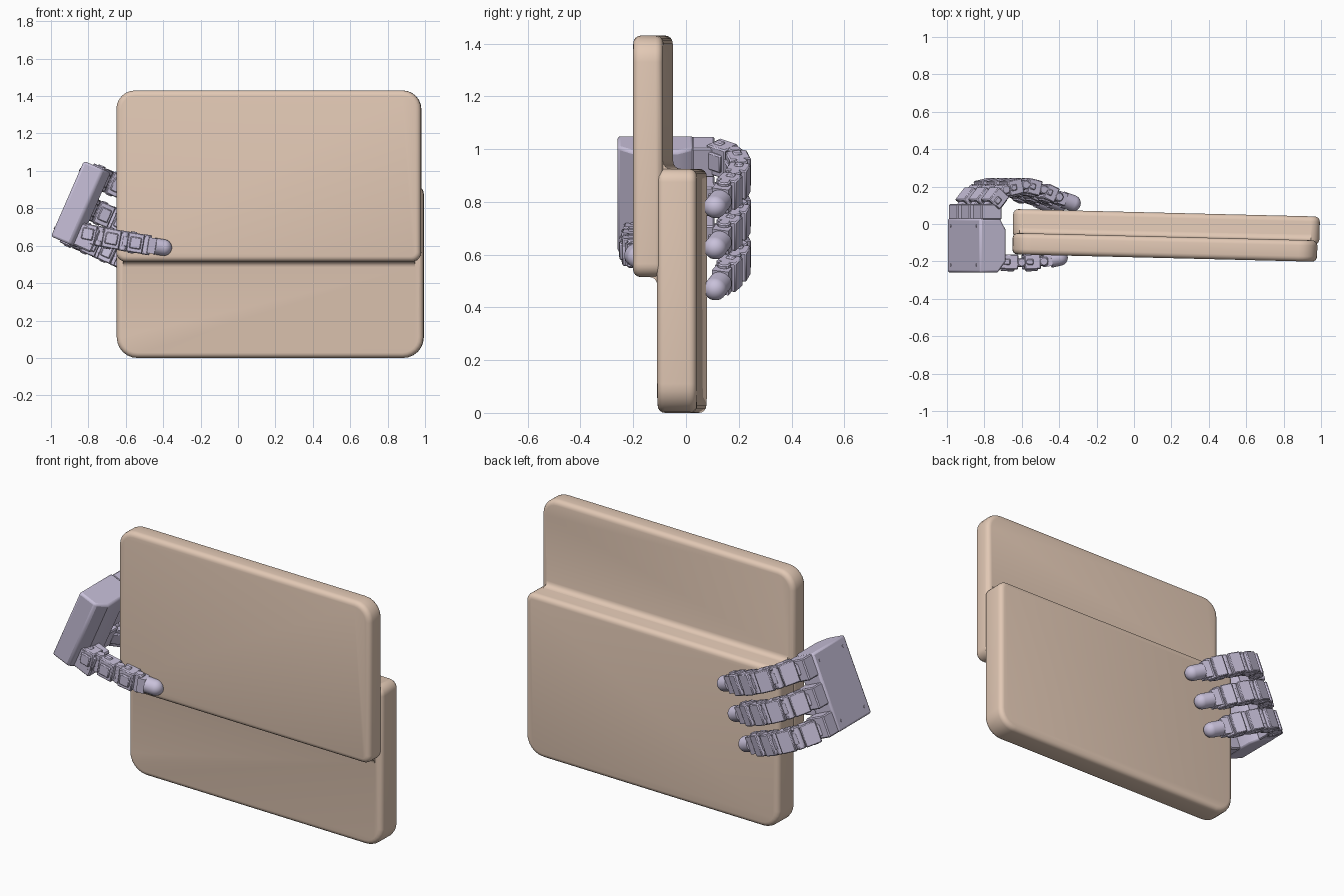
import bpy, bmesh, math
from mathutils import Vector, Matrix

if "Cube" in bpy.data.objects:
    bpy.data.objects.remove(bpy.data.objects["Cube"])


def material(name, col):
    m = bpy.data.materials.new(name)
    m.diffuse_color = (*col, 1)
    m.use_nodes = True
    m.node_tree.nodes["Principled BSDF"].inputs["Base Color"].default_value = m.diffuse_color
    return m


TAN = material("tan", (0.76, 0.58, 0.46))
LILAC = material("lilac", (0.58, 0.53, 0.70))


def make_object(name, bm, mat, bevel=0, segments=1):
    bmesh.ops.recalc_face_normals(bm, faces=bm.faces)
    me = bpy.data.meshes.new(name)
    bm.to_mesh(me)
    bm.free()
    ob = bpy.data.objects.new(name, me)
    bpy.context.collection.objects.link(ob)
    me.materials.append(mat)
    if bevel:
        b = ob.modifiers.new("bevel", 'BEVEL')
        b.width, b.segments, b.limit_method = bevel, segments, 'ANGLE'
        b.angle_limit = math.radians(40)
    return ob


def smooth(ob):
    bpy.ops.object.select_all(action='DESELECT')
    bpy.context.view_layer.objects.active = ob
    ob.select_set(True)
    bpy.ops.object.shade_smooth_by_angle(angle=math.radians(35))


def extrude(pts, vec):
    bm = bmesh.new()
    f = bm.faces.new([bm.verts.new(p) for p in pts])
    r = bmesh.ops.extrude_face_region(bm, geom=[f])
    bmesh.ops.translate(bm, vec=vec, verts=[v for v in r["geom"] if isinstance(v, bmesh.types.BMVert)])
    return bm


def slab(name, x0, x1, y0, y1, z0, z1, r_low, r_high):
    """Rounded rectangle in the xz plane, extruded along y with softened rims."""
    pts = []
    corners = [(x1, z1, -1, -1, 0, r_high), (x0, z1, 1, -1, 90, r_high),
               (x0, z0, 1, 1, 180, r_low), (x1, z0, -1, 1, 270, r_low)]
    for cx, cz, sx, sz, start, r in corners:
        for i in range(7):
            a = math.radians(start + 15 * i)
            pts.append((cx + sx * r + r * math.cos(a), y0, cz + sz * r + r * math.sin(a)))
    return make_object(name, extrude(pts, (0, y1 - y0, 0)), TAN, 0.028, 4)


def cove(name, y, z, sy, sz, r=0.03):
    """Concave fillet running along the step between the slabs."""
    pts = [(-0.78, y - sy * 0.015, z - sz * 0.015), (-0.78, y + sy * r, z - sz * 0.015)]
    for i in range(5):
        a = math.pi / 2 * i / 4
        pts.append((-0.78, y + sy * (r - r * math.sin(a)), z + sz * (r - r * math.cos(a))))
    pts.append((-0.78, y - sy * 0.015, z + sz * r))
    return make_object(name, extrude(pts, (1.56, 0, 0)), TAN)


# Stepped body: two offset slabs merged, with coves in the steps
body = slab("stepped_body", -0.815, 0.825, -0.09, 0.06, 0, 0.925, 0.11, 0.05)
adds = [slab("upper_slab", -0.815, 0.815, -0.182, -0.068, 0.515, 1.43, 0.05, 0.10),
        cove("front_cove", -0.09, 0.515, -1, -1),
        cove("back_cove", -0.068, 0.925, 1, 1)]
for a in adds:
    m = body.modifiers.new("merge", 'BOOLEAN')
    m.operation, m.solver, m.object = 'UNION', 'EXACT', a
bpy.context.view_layer.update()
merged = bpy.data.meshes.new_from_object(body.evaluated_get(bpy.context.evaluated_depsgraph_get()))
body.modifiers.clear()
body.data = merged
for a in adds:
    bpy.data.objects.remove(a)
body.location.x = 0.168
body.rotation_euler.z = -0.0245
smooth(body)

# Hand frame: U runs along the fingers, V across the palm
U, V, Y = Vector((0.916, 0, -0.4)), Vector((0.4, 0, 0.916)), Vector((0, 1, 0))
ORIGIN = Vector((-1.0, 0, 0.65))


def hand_point(u, y, v):
    return ORIGIN + U * u + Y * y + V * v


def frame(a, b, side):
    """Matrix at the middle of a-b: x along it, y along side."""
    x = (b - a).normalized()
    z = x.cross(side).normalized()
    y = z.cross(x)
    m = Matrix((x, y, z)).transposed().to_4x4()
    m.translation = (a + b) / 2
    return m


def add_box(bm, m, size, offset=(0, 0, 0)):
    bmesh.ops.create_cube(bm, size=1, matrix=m @ Matrix.Translation(offset) @ Matrix.Diagonal((*size, 1)))


def add_cylinder(bm, m, r, depth, sides=16):
    bmesh.ops.create_cone(bm, cap_ends=True, segments=sides, radius1=r, radius2=r, depth=depth, matrix=m)


def digit(name, path, side, w, h):
    """Jointed digit: motor blocks, fork plates, hinge pins and a rounded tip."""
    bm = bmesh.new()
    turn = Matrix.Rotation(math.pi / 2, 4, 'X')
    for a, b in zip(path[:-2], path[1:-1]):
        m, n = frame(a, b, side), (b - a).length
        add_box(bm, m, (n * 0.72, w, h))
        add_box(bm, m, (n * 0.5, w * 0.6, h * 0.25), (0, 0, h * 0.5))
        for s in (-1, 1):
            add_box(bm, m, (n * 0.55, w * 0.12, h * 0.55), (n * 0.42, s * w * 0.42, 0))
            add_box(bm, m, (n * 0.3, 0.012, h * 0.4), (-n * 0.12, s * w * 0.5, 0))
        add_box(bm, m, (n * 0.4, w * 0.55, h * 0.6), (-n * 0.4, 0, 0))
        pin = m @ Matrix.Translation((n * 0.5, 0, 0)) @ turn
        add_cylinder(bm, pin, h * 0.3, w * 1.03)
    ob = make_object(name, bm, LILAC, 0.005)
    smooth(ob)
    # Rounded fingertip
    a, b = path[-2:]
    m, n, r = frame(a, b, side), (b - a).length, 0.044
    bm = bmesh.new()
    bmesh.ops.create_uvsphere(bm, u_segments=24, v_segments=12, radius=r,
                              matrix=m @ Matrix.Translation((n / 2 - r, 0, 0)))
    add_cylinder(bm, m @ Matrix.Translation((0.0, 0, 0)) @ Matrix.Rotation(math.pi / 2, 4, 'Y'), r, n - 2 * r, 24)
    add_box(bm, m, (n * 0.3, w * 0.8, h * 0.8), (-n * 0.33, 0, 0))
    smooth(make_object(name + "_tip", bm, LILAC))


# Palm: box with chamfered inner edges, profile in the u-y plane
profile = [(0, -0.26), (0.11, -0.26), (0.155, -0.2), (0.155, -0.03), (0.12, 0.03), (0, 0.03)]
palm = extrude([hand_point(u, y, 0) for u, y in profile], V * 0.44)
smooth(make_object("palm", palm, LILAC, 0.012, 2))

# Knuckle bar and outer screws
hand = frame(hand_point(0, 0, 0.22), hand_point(0.12, 0, 0.22), Y)
bm = bmesh.new()
for v in (0.06, 0.22, 0.38):
    m = frame(hand_point(0.01, 0.065, v), hand_point(0.13, 0.065, v), V)
    add_box(bm, m, (0.12, 0.12, 0.085))
make_object("knuckle_bases", bm, LILAC, 0.006)
bm = bmesh.new()
for v in (0.05, 0.39):
    for y in (-0.22, -0.01):
        m = frame(hand_point(-0.002, y, v), hand_point(0.002, y, v), V)
        add_cylinder(bm, m @ Matrix.Rotation(math.pi / 2, 4, 'Y'), 0.008, 0.006, 12)
make_object("palm_screws", bm, LILAC)

# Three fingers wrapping over the back of the body
for i, v in enumerate((0.05, 0.22, 0.39)):
    uy = [(0.07, 0.09), (0.15, 0.185), (0.265, 0.21), (0.37, 0.185), (0.46, 0.145), (0.605, 0.098)]
    digit(f"finger_{i + 1}", [hand_point(u, y, v) for u, y in uy], V, 0.12, 0.082)

# Thumb across the front, on a base block under the palm
thumb = [(-0.86, -0.19, 0.675), (-0.74, -0.2, 0.65), (-0.61, -0.205, 0.625),
         (-0.49, -0.2, 0.605), (-0.355, -0.17, 0.583)]
thumb = [Vector(p) for p in thumb]
digit("thumb", thumb, Vector((0.17, 0, 0.98)), 0.105, 0.08)
bm = bmesh.new()
add_box(bm, frame(hand_point(0.09, -0.17, 0.07), hand_point(0.23, -0.17, 0.07), V), (0.14, 0.13, 0.13))
make_object("thumb_base", bm, LILAC, 0.008)
